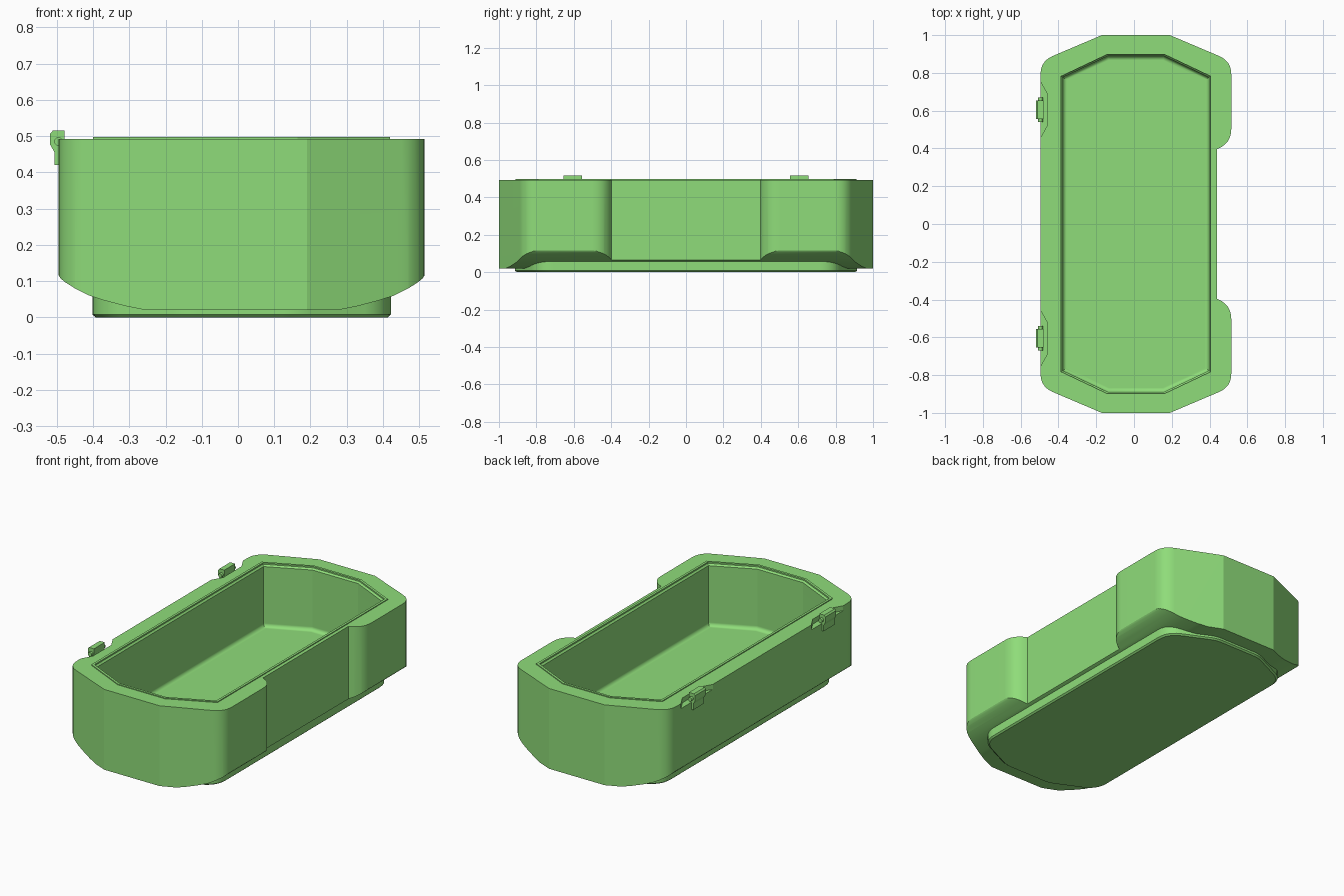
import bpy
import bmesh
import math
from mathutils import Vector

cube = bpy.data.objects.get("Cube")
if cube:
    bpy.data.objects.remove(cube)

green = bpy.data.materials.new("light green")
green.use_nodes = True
colour = (0.275, 0.72, 0.193, 1)
green.diffuse_color = colour
green.node_tree.nodes["Principled BSDF"].inputs["Base Color"].default_value = colour

MID = 0.01  # centre line of the tray


def loft(name, loops):
    """Closed solid through matching loops of points."""
    bm = bmesh.new()
    rings = [[bm.verts.new(p) for p in loop] for loop in loops]
    for a, b in zip(rings, rings[1:]):
        for i in range(len(a)):
            j = (i + 1) % len(a)
            bm.faces.new((a[i], a[j], b[j], b[i]))
    bm.faces.new(rings[0])
    bm.faces.new(rings[-1])
    bmesh.ops.recalc_face_normals(bm, faces=bm.faces)
    mesh = bpy.data.meshes.new(name)
    bm.to_mesh(mesh)
    bm.free()
    mesh.materials.append(green)
    obj = bpy.data.objects.new(name, mesh)
    bpy.context.collection.objects.link(obj)
    return obj


def upright(outline, z):
    return [(p[0], p[1], z) for p in outline]


def along_y(profile, y):
    return [(x, y, z) for x, z in profile]


def rounded(corners, steps=6):
    """Outline from (x, y, cut) corners, each curved over its cut length."""
    out = []
    for i, (x, y, cut) in enumerate(corners):
        p = Vector((x, y))
        if not cut:
            out.append(p)
            continue
        before = Vector(corners[i - 1][:2])
        after = Vector(corners[(i + 1) % len(corners)][:2])
        a = p + (before - p).normalized() * cut
        b = p + (after - p).normalized() * cut
        for k in range(steps + 1):
            t = k / steps
            out.append(a * (1 - t) ** 2 + p * 2 * t * (1 - t) + b * t * t)
    return out


def octagon(grow, cut=0):
    """Long eight-sided outline of the basin, offset outward by grow."""
    hx, hy = 0.393 + grow, 0.895 + grow
    tx, sy = 0.15 + grow * 0.22, 0.78 + grow * 0.64
    quarter = [(tx, hy, cut / 2), (hx, sy, cut)]
    half = quarter + [(x, -y, c) for x, y, c in reversed(quarter)]
    full = half + [(-x, -y, c) for x, y, c in half]
    return rounded([(MID + x, y, c) for x, y, c in full])


def boolean(obj, cutter, operation="DIFFERENCE"):
    mod = obj.modifiers.new(operation.lower(), "BOOLEAN")
    mod.object, mod.operation, mod.solver = cutter, operation, "EXACT"
    graph = bpy.context.evaluated_depsgraph_get()
    mesh = bpy.data.meshes.new_from_object(obj.evaluated_get(graph))
    obj.modifiers.clear()
    obj.data = mesh


# Outer shell, with a shallow step along one long side
back = [(-0.495, 0.862, 0.07), (-0.17, 1, 0), (0.19, 1, 0),
        (0.515, 0.862, 0.07), (0.515, 0.427, 0.076), (0.44, 0.397, 0)]
outline = rounded(back + [(x, -y, c) for x, y, c in reversed(back)])
body = loft("tray_body", [upright(outline, 0), upright(outline, 0.492)])

# Curved hull profile trims the underside
hull_half = [(0.265, 0.02), (0.32, 0.031), (0.38, 0.047), (0.42, 0.06),
             (0.46, 0.08), (0.487, 0.097), (0.5, 0.108), (0.506, 0.118),
             (0.56, 0.25), (0.56, 0.7)]
hull = [(MID + x, z) for x, z in hull_half]
hull += [(MID - x, z) for x, z in reversed(hull_half)]
hull_cutter = loft("hull_cutter", [along_y(hull, -1.2), along_y(hull, 1.2)])
boolean(body, hull_cutter, "INTERSECT")

# Basin cavity with a chamfered mouth and a rounded floor edge
wall, floor, radius = -0.006, 0.125, 0.022
sections = [(0.003, 0.7), (0.003, 0.489), (wall, 0.48)]
for k in range(6):
    a = k / 5 * math.pi / 2
    sections.append((wall - radius * (1 - math.cos(a)), floor + radius * (1 - math.sin(a))))
cavity = loft("cavity_cutter", [upright(octagon(g), z) for g, z in sections])
boolean(body, cavity)

# Low raised lip around the basin
lip = loft("rim_lip", [upright(octagon(0.017), z) for z in (0.47, 0.497)])
boolean(lip, cavity)

# Foot under the hull
foot = loft("foot", [upright(octagon(g, 0.08), z) for g, z in
                     ((0.01, 0), (0.019, 0.008), (0.019, 0.1))])

# Two latches, each in a tapered recess of the rim
latch = [(-0.478, 0.516), (-0.51, 0.516), (-0.518, 0.507), (-0.518, 0.476),
         (-0.506, 0.455), (-0.506, 0.42), (-0.49, 0.42), (-0.49, 0.475),
         (-0.478, 0.475)]
cutters = [hull_cutter, cavity]
parts = [body, lip, foot]
for side, y in (("front", -0.605), ("back", 0.605)):
    recess = [(-0.46, y - 0.085), (-0.46, y + 0.085),
              (-0.51, y + 0.175), (-0.51, y - 0.175)]
    cutter = loft(side + "_recess_cutter", [upright(recess, 0.463), upright(recess, 0.6)])
    boolean(body, cutter)
    cutters.append(cutter)
    parts.append(loft(side + "_latch", [along_y(latch, y - 0.05), along_y(latch, y + 0.05)]))
    pin = [(-0.495 + 0.012 * math.cos(k * math.pi / 6),
            0.485 + 0.012 * math.sin(k * math.pi / 6)) for k in range(12)]
    parts.append(loft(side + "_latch_pin", [along_y(pin, y - 0.065), along_y(pin, y + 0.065)]))

for cutter in cutters:
    bpy.data.objects.remove(cutter)

# Smooth the rounded corners, keep the panels flat and their edges crisp
bpy.ops.object.select_all(action="DESELECT")
for obj in parts:
    obj.select_set(True)
bpy.context.view_layer.objects.active = body
bpy.ops.object.shade_smooth_by_angle(angle=math.radians(22))
for obj in parts:
    obj.modifiers.new("flat_panels", "WEIGHTED_NORMAL").keep_sharp = True
